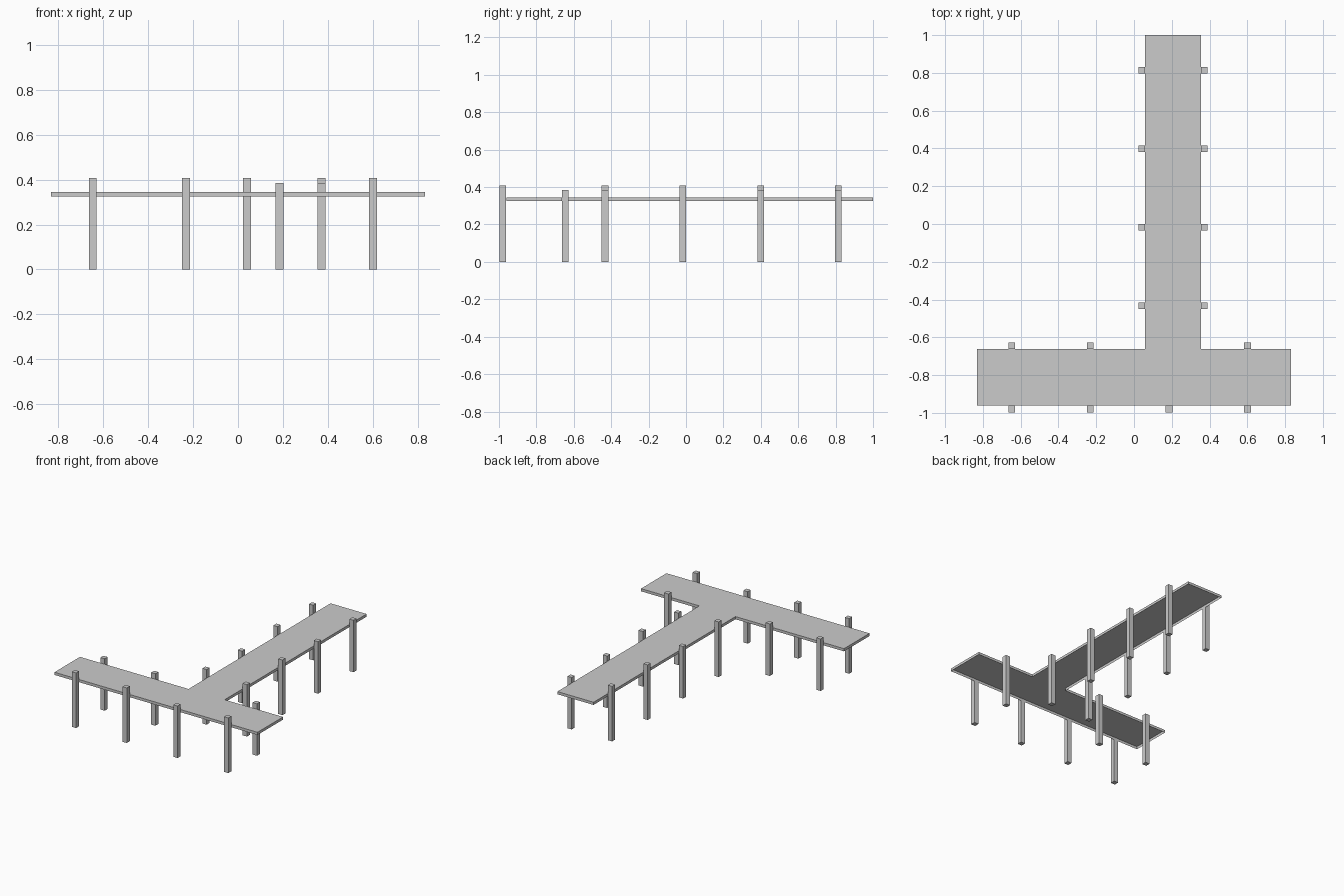
import bpy
import bmesh

cube = bpy.data.objects.get("Cube")
if cube:
    bpy.data.objects.remove(cube, do_unlink=True)

grey = bpy.data.materials.new("plain grey")
grey.use_nodes = True
colour = (0.6, 0.6, 0.6, 1)
grey.diffuse_color = colour
grey.node_tree.nodes["Principled BSDF"].inputs["Base Color"].default_value = colour


def add_object(name, bm):
    mesh = bpy.data.meshes.new(name)
    bm.to_mesh(mesh)
    bm.free()
    mesh.materials.append(grey)
    obj = bpy.data.objects.new(name, mesh)
    bpy.context.collection.objects.link(obj)
    return obj


def add_deck(outline, bottom, top):
    """Top sheet with a skirt round its edge, open underneath."""
    bm = bmesh.new()
    upper = [bm.verts.new((x, y, top)) for x, y in outline]
    lower = [bm.verts.new((x, y, bottom)) for x, y in outline]
    bm.faces.new(upper)
    for i in range(len(outline)):
        j = (i + 1) % len(outline)
        bm.faces.new((lower[i], lower[j], upper[j], upper[i]))
    return add_object("deck", bm)


def add_post(name, x, y, height, width=0.035):
    bm = bmesh.new()
    bmesh.ops.create_cube(bm, size=1)
    for v in bm.verts:
        v.co = (x + v.co.x * width, y + v.co.y * width, (v.co.z + 0.5) * height)
    return add_object(name, bm)


# T-shaped deck: cross platform at the front, walkway to the back
END, FRONT, INNER, BACK = 0.832, -0.96, -0.662, 1.0
WALK_R, WALK_L = 0.058, 0.354
add_deck([(-END, FRONT), (END, FRONT), (END, INNER), (WALK_L, INNER),
          (WALK_L, BACK), (WALK_R, BACK), (WALK_R, INNER), (-END, INNER)],
         0.325, 0.345)

TALL, SHORT = 0.408, 0.385
STEP, HALF = 0.416, 0.0175

# Pairs of posts along the walkway, one tall and one short
for i in range(4):
    y = -0.433 + i * STEP
    swap = i == 1
    add_post(f"walkway_post_right_{i}", WALK_R - HALF, y, SHORT if swap else TALL)
    add_post(f"walkway_post_left_{i}", WALK_L + HALF, y, TALL if swap else SHORT)

# Posts along the cross platform, with no rear post where the walkway joins
for i in range(4):
    x = -0.647 + i * STEP
    joins_walkway = i == 2
    add_post(f"platform_post_front_{i}", x, FRONT - HALF - 0.002,
             SHORT if joins_walkway else TALL)
    if not joins_walkway:
        add_post(f"platform_post_rear_{i}", x, INNER + HALF, SHORT)
